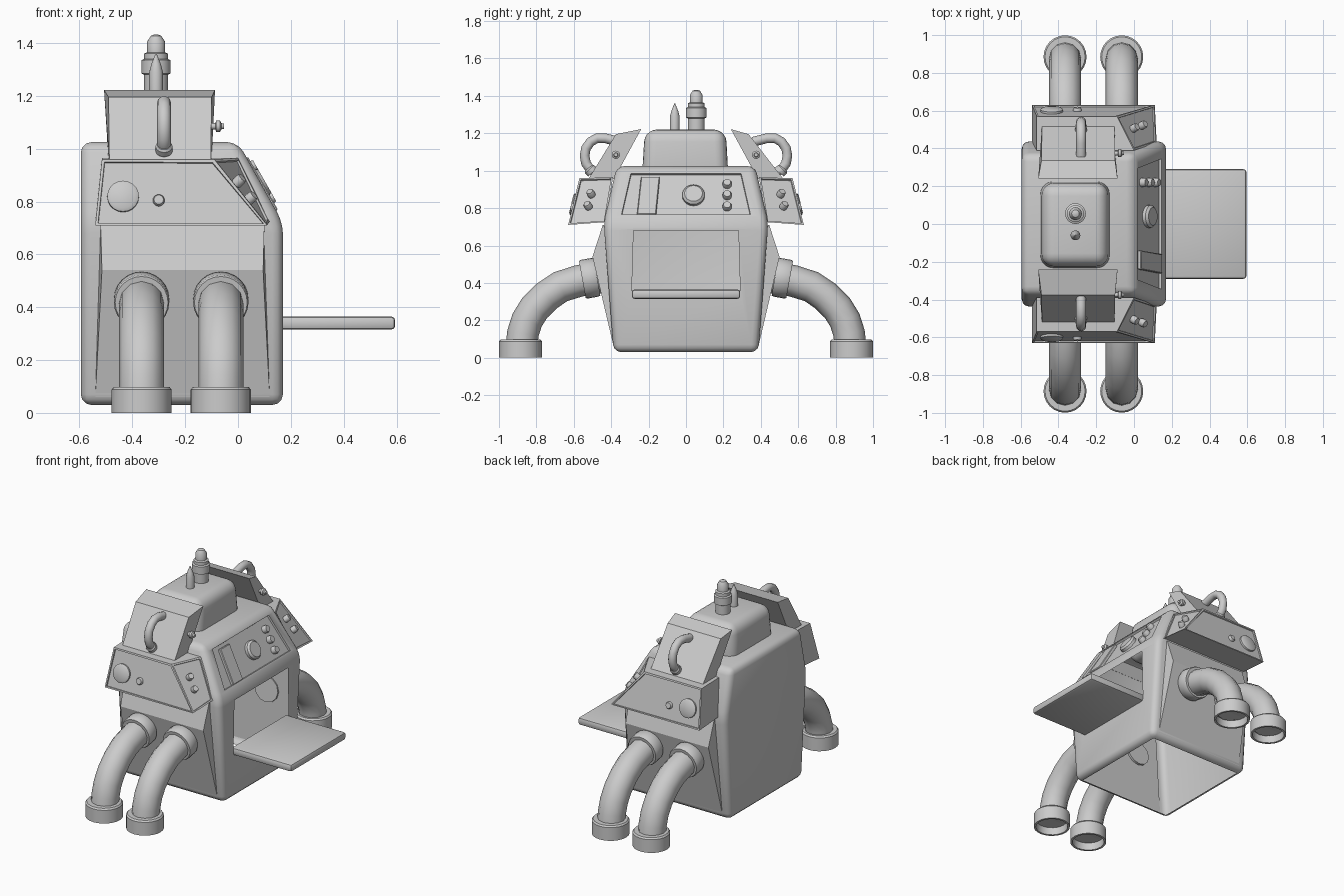
import bpy, bmesh
from math import cos, sin, pi
from mathutils import Vector

if "Cube" in bpy.data.objects:
    bpy.data.objects.remove(bpy.data.objects["Cube"])


def finish(bm, name, smooth=True, recalc=True):
    if recalc:
        bmesh.ops.recalc_face_normals(bm, faces=bm.faces)
    me = bpy.data.meshes.new(name)
    bm.to_mesh(me)
    bm.free()
    ob = bpy.data.objects.new(name, me)
    bpy.context.collection.objects.link(ob)
    bpy.ops.object.select_all(action='DESELECT')
    ob.select_set(True)
    bpy.context.view_layer.objects.active = ob
    if smooth:
        bpy.ops.object.shade_smooth_by_angle(angle=0.6)
    return ob


def prism(a, b, bevel=0.0, seg=2):
    """bmesh solid joining two matching polygons"""
    bm = bmesh.new()
    va, vb = [bm.verts.new(p) for p in a], [bm.verts.new(p) for p in b]
    n = len(va)
    bm.faces.new(va)
    bm.faces.new(vb[::-1])
    for i in range(n):
        bm.faces.new((va[i], vb[i], vb[(i + 1) % n], va[(i + 1) % n]))
    bmesh.ops.recalc_face_normals(bm, faces=bm.faces)
    if bevel:
        bmesh.ops.bevel(bm, geom=bm.edges[:], offset=bevel, segments=seg,
                        profile=0.5, affect='EDGES', clamp_overlap=True)
    bm.normal_update()
    return bm


def facing(bm, d):
    """largest face looking along d"""
    d = Vector(d).normalized()
    return max((f for f in bm.faces if f.normal.dot(d) > 0.97), key=lambda f: f.calc_area())


def lathe(name, profile, loc, axis=(0, 0, 1), n=20):
    q = Vector((0, 0, 1)).rotation_difference(Vector(axis))
    bm = bmesh.new()
    rings = [[bm.verts.new(Vector(loc) + q @ Vector((r * cos(2 * pi * i / n), r * sin(2 * pi * i / n), z)))
              for i in range(n)] for r, z in profile]
    for a, b in zip(rings, rings[1:]):
        for i in range(n):
            bm.faces.new((a[i], a[(i + 1) % n], b[(i + 1) % n], b[i]))
    bm.faces.new(rings[0][::-1])
    bm.faces.new(rings[-1])
    return finish(bm, name)


def knob(name, loc, axis, r, h):
    return lathe(name, [(r, -0.012), (r, h * 0.6), (r * 0.8, h)], loc, axis)


def tube(name, pts, r):
    cu = bpy.data.curves.new(name, 'CURVE')
    cu.dimensions = '3D'
    cu.bevel_depth, cu.bevel_resolution, cu.use_fill_caps = r, 4, True
    sp = cu.splines.new('POLY')
    sp.points.add(len(pts) - 1)
    for p, co in zip(sp.points, pts):
        p.co = (*co, 1)
    ob = bpy.data.objects.new(name, cu)
    bpy.context.collection.objects.link(ob)
    bpy.ops.object.select_all(action='DESELECT')
    ob.select_set(True)
    bpy.context.view_layer.objects.active = ob
    bpy.ops.object.convert(target='MESH')
    bpy.ops.object.shade_smooth_by_angle(angle=0.6)


SN = Vector((0.30, 0, 0.17)).normalized()          # sloped dashboard normal


def slope(y, z, off=0.0):
    return Vector((0.17 - 0.567 * (z - 0.72), y, z)) + SN * off


# Body: hollow shell, open underneath, with a hatch opening and a sunk dashboard
def body_half(s):
    return [(x, s * y, z) for x, y, z in ((-.595, .387, .03), (.17, .387, .03), (.17, .44, .72),
                                          (0, .37, 1.025), (-.595, .37, 1.025), (-.595, .44, .72))]


bm = bmesh.new()
L, R = ([bm.verts.new(p) for p in body_half(s)] for s in (-1, 1))
for i in range(6):
    j = (i + 1) % 6
    bm.faces.new((L[i], L[j], R[j], R[i]))
for V in (L, R):
    bm.faces.new((V[0], V[1], V[2], V[5]))
    bm.faces.new((V[5], V[2], V[3], V[4]))
bmesh.ops.recalc_face_normals(bm, faces=bm.faces)
bmesh.ops.bevel(bm, geom=bm.edges[:], offset=0.04, segments=3, profile=0.5, affect='EDGES')
bm.normal_update()
bottom, front, dash = facing(bm, (0, 0, -1)), facing(bm, (1, 0, 0)), facing(bm, SN)
bmesh.ops.inset_individual(bm, faces=[front], thickness=0.03)
zc = front.calc_center_median().z
for v in front.verts:
    up = v.co.z > zc
    v.co = (v.co.x, (0.28 if up else 0.29) * (1 if v.co.y > 0 else -1), 0.69 if up else 0.345)
bmesh.ops.inset_individual(bm, faces=[dash], thickness=0.02)
zc = dash.calc_center_median().z
for v in dash.verts:
    up = v.co.z > zc
    v.co = slope((0.295 if up else 0.345) * (1 if v.co.y > 0 else -1), 0.985 if up else 0.765)
bmesh.ops.inset_individual(bm, faces=[dash], thickness=0.003, depth=-0.012)
bmesh.ops.delete(bm, geom=[bottom, front], context='FACES_ONLY')
finish(bm, "body_shell", recalc=False)

# Fold-down tray
quad = [(-.29, .315), (.29, .315), (.29, .365), (-.29, .365)]
finish(prism([(.15, y, z) for y, z in quad], [(.595, y, z) for y, z in quad], 0.015), "tray")

# Dashboard screen, dial and buttons
sc = [(-.262, .765), (-.16, .765), (-.14, .965), (-.24, .965)]
finish(prism([slope(y, z, -.015) for y, z in sc], [slope(y, z, .008) for y, z in sc], 0.004, 1), "dash_screen")
knob("dash_dial", slope(.04, .87, -.012), SN, .06, .03)
for z in (.81, .87, .93):
    knob("dash_button", slope(.22, z, -.012), SN, .024, .03)

# Rounded top housing
base = [(-.5, -.237), (-.125, -.237), (-.125, .228), (-.5, .228)]
top = [(-.485, -.22), (-.14, -.22), (-.14, .213), (-.485, .213)]
finish(prism([(x, y, .94) for x, y in base], [(x, y, 1.22) for x, y in top], 0.065, 5), "top_housing")

# Masts on the housing
lathe("beacon_mast", [(.045, 1.2), (.045, 1.28), (.055, 1.285), (.055, 1.335), (.045, 1.34), (.045, 1.36),
                      (.034, 1.365), (.034, 1.405), (.02, 1.427), (.008, 1.432)], (-.31, .055, 0))
lathe("pointed_mast", [(.026, 1.2), (.026, 1.29), (.018, 1.32), (.002, 1.36)], (-.31, -.06, 0), n=16)

for s, side in ((-1, "front"), (1, "back")):
    # Side bulge the legs plug into
    sec = [(.387, .06), (.50, .54), (.445, .71), (.41, .70)]
    xs0, xs1 = (-.54, -.515, -.52, -.52), (.12, .095, .1, .1)
    finish(prism([(x, s * y, z) for x, (y, z) in zip(xs0, sec)],
                 [(x, s * y, z) for x, (y, z) in zip(xs1, sec)]), side + "_side_bulge", False)

    # Lower control box with sunk panels
    sec = [(.63, .71), (.57, .96), (.39, .965), (.43, .725)]
    xs0, xs1 = (-.54, -.515, -.515, -.54), (.11, -.09, 0, .12)
    bm = prism([(x, s * y, z) for x, (y, z) in zip(xs0, sec)],
               [(x, s * y, z) for x, (y, z) in zip(xs1, sec)])
    end_n = Vector((.0425, s * .0225, .0394)).normalized()
    for d in ((0, s * .25, .06), end_n):
        f = facing(bm, d)
        bmesh.ops.inset_individual(bm, faces=[f], thickness=0.014)
        bmesh.ops.inset_individual(bm, faces=[f], thickness=0.002, depth=-0.008)
    finish(bm, side + "_control_box", False)
    out = Vector((0, s * .25, .06)).normalized()
    knob(side + "_box_dial", Vector((-.435, s * .604, .82)) - out * .008, out, .06, .018)
    knob(side + "_box_button", Vector((-.3, s * .607, .805)) - out * .008, out, .022, .018)
    for p in ((.006, .51, .88), (.05, .525, .815)):
        knob(side + "_end_button", Vector((p[0], s * p[1], p[2])) - end_n * .006, end_n, .021, .022)

    # Leaning upper slab
    yo = .375 if s < 0 else .335
    sec = [(.525, .95), (yo, 1.195), (.24, 1.222), (.385, .955)]
    xs0, xs1 = (-.487, -.49, -.507, -.49), (-.103, -.1, -.087, -.1)
    finish(prism([(x, s * y, z) for x, (y, z) in zip(xs0, sec)],
                 [(x, s * y, z) for x, (y, z) in zip(xs1, sec)]), side + "_upper_slab", False)
    lathe(side + "_slab_knob", [(.012, 0), (.012, .02), (.022, .022), (.022, .036), (.012, .042), (.01, .052)],
          (-.105, s * .375, 1.085), (1, 0, 0), 14)

    # Bent handle on the slab
    hp = [(.36, 1.155), (.43, 1.173), (.475, 1.174), (.51, 1.155), (.535, 1.12), (.542, 1.08),
          (.535, 1.04), (.515, 1.01), (.47, .985)]
    tube(side + "_handle", [(-.28, s * y, z) for y, z in hp], .026)
    knob(side + "_handle_collar", (-.28, s * .508, 1.0), (0, s * .7, .7), .032, .02)

    # Pair of bent pipe legs with collars and hollow feet
    lp = [(.39, .435), (.50, .425), (.575, .41), (.67, .38), (.745, .33), (.81, .265),
          (.85, .2), (.872, .13), (.88, .05)]
    for x in (-.365, -.065):
        tube(side + "_leg", [(x, s * y, z) for y, z in lp], .085)
        lathe(side + "_leg_collar", [(.1, -.04), (.105, -.03), (.105, .03), (.1, .04)],
              (x, s * .515, .425), (0, s, -.18), 24)
        lathe(side + "_foot", [(.08, .05), (.098, .05), (.1, 0), (.114, 0), (.114, .088), (.106, .098), (.08, .098)],
              (x, s * .885, 0), n=24)
